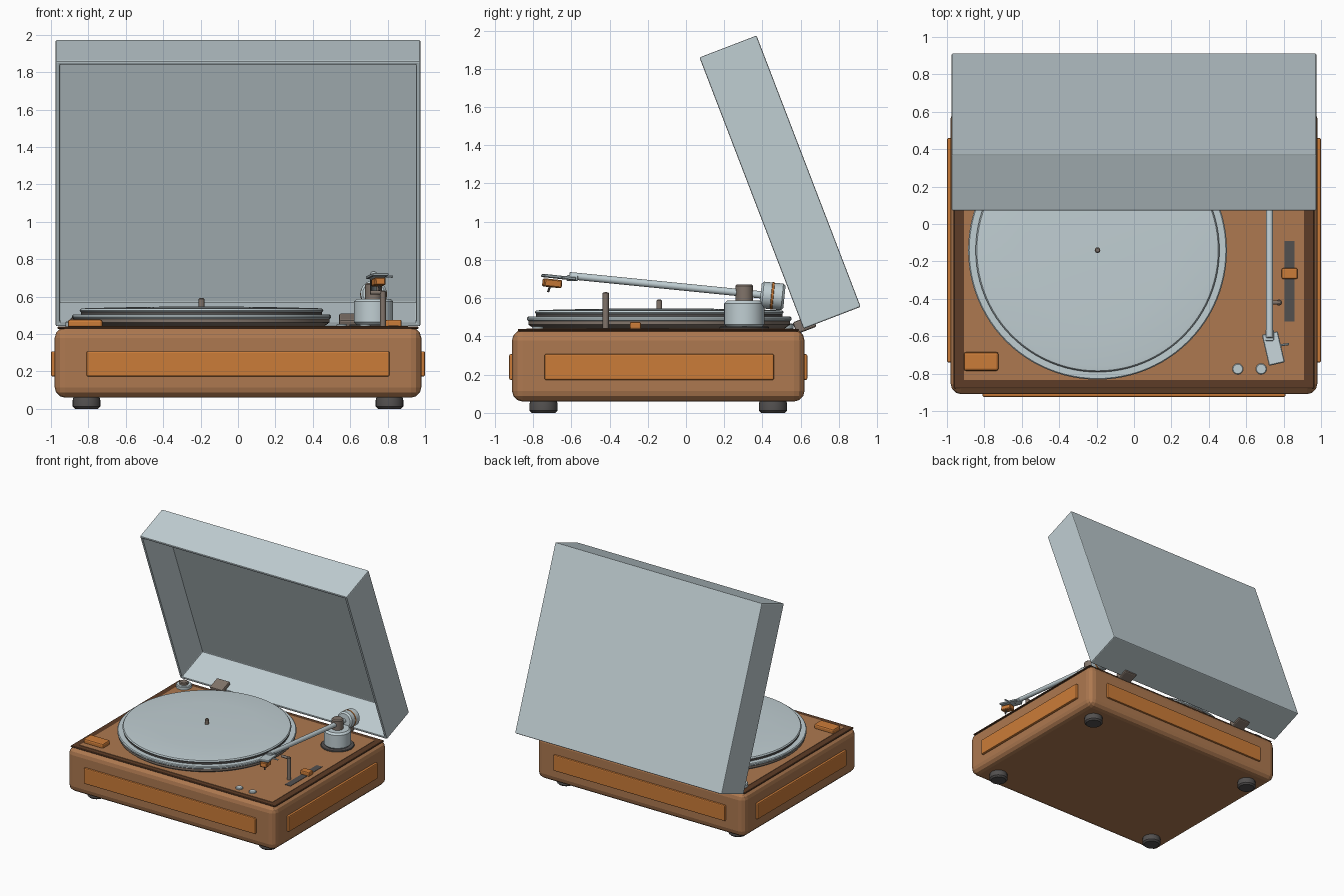
import bpy, bmesh, math
from mathutils import Vector, Matrix

old = bpy.data.objects.get("Cube")
if old:
    bpy.data.objects.remove(old, do_unlink=True)


def material(name, rgb):
    m = bpy.data.materials.new(name)
    m.use_nodes = True
    col = (*rgb, 1)
    m.diffuse_color = col
    m.node_tree.nodes["Principled BSDF"].inputs["Base Color"].default_value = col
    return m


WOOD = material("wood", (0.42, 0.19, 0.08))
ORANGE = material("orange", (0.6, 0.2, 0.04))
BROWN = material("dark brown", (0.11, 0.046, 0.02))
SILVER = material("pale silver", (0.53, 0.62, 0.65))
TAUPE = material("taupe", (0.22, 0.175, 0.145))
DARK = material("dark grey", (0.085, 0.08, 0.078))


def finish(name, bm, mat, smooth=None):
    bmesh.ops.recalc_face_normals(bm, faces=bm.faces)
    me = bpy.data.meshes.new(name)
    bm.to_mesh(me)
    bm.free()
    ob = bpy.data.objects.new(name, me)
    bpy.context.collection.objects.link(ob)
    me.materials.append(mat)
    if smooth:
        bpy.ops.object.select_all(action='DESELECT')
        ob.select_set(True)
        bpy.context.view_layer.objects.active = ob
        bpy.ops.object.shade_smooth_by_angle(angle=math.radians(smooth))
    return ob


def box(name, centre, size, mat, bevel=0, segments=2, rot=(0, 0, 0)):
    bm = bmesh.new()
    bmesh.ops.create_cube(bm, size=1, matrix=Matrix.Diagonal((*size, 1)))
    if bevel:
        bmesh.ops.bevel(bm, geom=bm.edges[:], offset=bevel, segments=segments,
                        profile=0.5, affect='EDGES')
    ob = finish(name, bm, mat)
    ob.location = centre
    ob.rotation_euler = [math.radians(a) for a in rot]
    return ob


def lathe(name, centre, profile, mat, sides=48):
    """Spin (radius, height) points around the vertical axis."""
    bm = bmesh.new()
    vs = [bm.verts.new((r, 0, z)) for r, z in profile]
    edges = [bm.edges.new(pair) for pair in zip(vs, vs[1:])]
    bmesh.ops.spin(bm, geom=vs + edges, cent=(0, 0, 0), axis=(0, 0, 1),
                   angle=math.tau, steps=sides, use_merge=True)
    bmesh.ops.remove_doubles(bm, verts=bm.verts, dist=0.0001)
    ob = finish(name, bm, mat, 40)
    ob.location = centre
    return ob


def disc(name, centre, r, z0, z1, mat, bevel=0.006, sides=48):
    return lathe(name, (*centre, 0), [(0, z0), (r - bevel, z0), (r, z0 + bevel),
                 (r, z1 - bevel), (r - bevel, z1), (0, z1)], mat, sides)


def rod(name, a, b, r, mat, bevel=0.003, sides=24):
    a, b = Vector(a), Vector(b)
    d = b - a
    ob = disc(name, (0, 0), r, 0, d.length, mat, bevel, sides)
    ob.location = a
    ob.rotation_euler = d.to_track_quat('Z', 'Y').to_euler()
    return ob


# Plinth, deck and feet
MID_Y = -0.145
box("plinth", (0, MID_Y, 0.247), (1.96, 1.53, 0.375), WOOD, 0.055, 3)
box("deck_border", (0, MID_Y, 0.433), (1.93, 1.47, 0.012), BROWN, 0.004, 1)
box("deck", (0, MID_Y, 0.437), (1.82, 1.38, 0.01), WOOD)
for sx, side in ((-1, "right"), (1, "left")):
    for y, end in ((-0.745, "front"), (0.455, "back")):
        lathe(f"{end}_{side}_foot", (sx * 0.81, y, 0),
              [(0, 0), (0.062, 0), (0.074, 0.012), (0.074, 0.045), (0.068, 0.07), (0, 0.07)], DARK, 24)
    box(f"{side}_panel", (sx * 0.98, MID_Y + 0.005, 0.24), (0.04, 1.2, 0.135), ORANGE, 0.008)
    # Hinges
    box(f"{side}_hinge", (sx * 0.6, 0.62, 0.462), (0.12, 0.11, 0.065), TAUPE, 0.01, 2, (21, 0, 0))
for y, end in ((-0.91, "front"), (0.62, "back")):
    box(f"{end}_panel", (0, y, 0.24), (1.62, 0.03, 0.135), ORANGE, 0.008)

# Platter
P = (-0.195, -0.14)
lathe("platter_base", (*P, 0), [(0, 0.44), (0.655, 0.44), (0.685, 0.462), (0.685, 0.484),
                                (0, 0.484)], TAUPE, 96)
disc("platter_rim", P, 0.692, 0.481, 0.503, SILVER, 0.006, 96)
disc("platter_gap", P, 0.645, 0.5, 0.522, DARK, 0.002, 96)
lathe("platter_mat", (*P, 0), [(0, 0.518), (0.645, 0.518), (0.652, 0.525), (0.645, 0.535),
                               (0.62, 0.538), (0.4, 0.543), (0.2, 0.546), (0, 0.547)], SILVER, 96)
disc("spindle", P, 0.015, 0.54, 0.592, TAUPE, 0.005, 16)

# Record adapter at the back corner
A = (-0.86, 0.5)
disc("adapter_base", A, 0.062, 0.435, 0.468, SILVER)
disc("adapter_top", A, 0.035, 0.46, 0.488, TAUPE)

# Switch, buttons and speed slider
box("power_switch", (-0.817, -0.735, 0.455), (0.185, 0.1, 0.044), ORANGE, 0.012)
for i, x in enumerate((0.555, 0.68)):
    disc(f"button_{i + 1}", (x, -0.775), 0.029, 0.435, 0.453, SILVER, 0.004, 24)
box("slider_slot", (0.832, -0.305, 0.441), (0.053, 0.43, 0.008), DARK)
box("slider_knob", (0.832, -0.265, 0.457), (0.085, 0.058, 0.038), ORANGE, 0.008)

# Tonearm base
T = (0.725, 0.305)
disc("tonearm_plate", T, 0.13, 0.435, 0.451, DARK, 0.004)
disc("tonearm_base", T, 0.105, 0.448, 0.588, SILVER, 0.015)
disc("tonearm_pivot", T, 0.046, 0.58, 0.672, TAUPE, 0.008, 24)

# Arm with counterweight, all along one sloping line
def along(y):
    return (T[0], y, 0.63 - (y - 0.27) * 0.1)

rod("tonearm", along(0.4), along(-0.61), 0.019, SILVER)
rod("counterweight", along(0.39), along(0.515), 0.07, SILVER, 0.012, 32)
rod("counterweight_band", along(0.445), along(0.458), 0.072, ORANGE, 0.002, 32)

# Headshell with cartridge, stylus and finger lift
box("headshell", (0.745, -0.666, 0.71), (0.087, 0.17, 0.016), SILVER, 0.004, 1, (-6, 0, 13))
box("headshell_neck", (0.725, -0.595, 0.705), (0.045, 0.06, 0.03), SILVER, 0.006)
box("cartridge", (0.751, -0.7, 0.678), (0.058, 0.095, 0.042), ORANGE, 0.006, 1, (-6, 0, 13))
rod("stylus", (0.754, -0.71, 0.665), (0.757, -0.722, 0.632), 0.006, DARK, 0.001, 8)
rod("finger_lift", (0.77, -0.65, 0.71), (0.828, -0.642, 0.706), 0.006, SILVER, 0.001, 8)

# Arm rest
disc("rest_post", (0.775, -0.42), 0.016, 0.435, 0.63, TAUPE, 0.004, 16)
rod("rest_bar", (0.785, -0.42, 0.622), (0.705, -0.42, 0.622), 0.011, TAUPE, 0.003, 12)

# Open lid: a shell without its front face, leaning back on the hinges
bm = bmesh.new()
bmesh.ops.create_cube(bm, size=1, matrix=Matrix.Translation((0, 0.16, 0.76))
                      @ Matrix.Diagonal((1.95, 0.32, 1.52, 1)))
bmesh.ops.delete(bm, geom=[f for f in bm.faces if f.normal.y < -0.5], context='FACES_ONLY')
for f in bm.faces:
    f.normal_update()
lid = finish("lid", bm, SILVER)
lid.location = (0, 0.615, 0.44)
lid.rotation_euler.x = math.radians(21)
shell = lid.modifiers.new("shell", 'SOLIDIFY')
shell.thickness = 0.022
shell.offset = -1
shell.use_even_offset = True
soft = lid.modifiers.new("soft_edges", 'BEVEL')
soft.width = 0.007
soft.segments = 2
